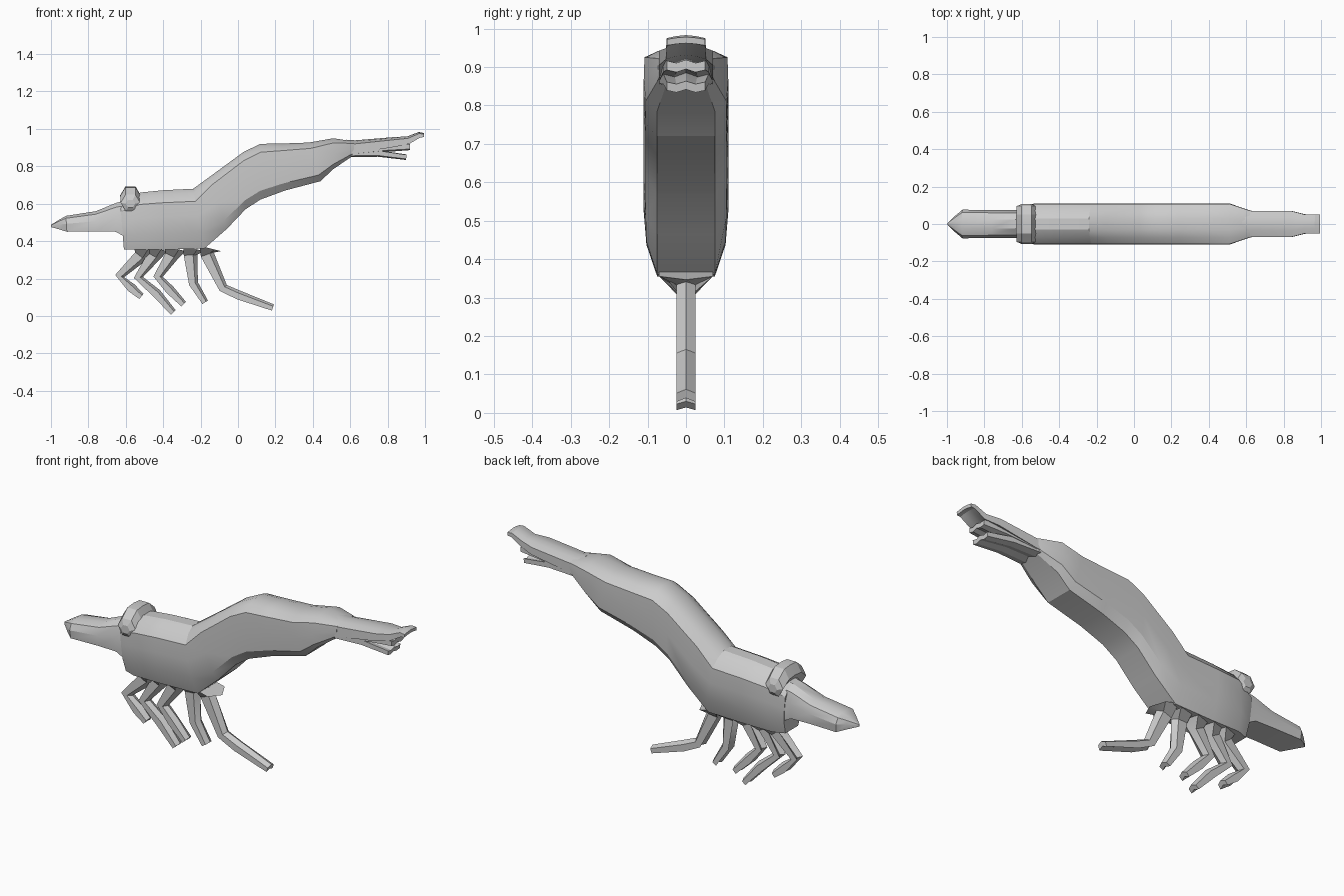
import bpy, bmesh, math
from mathutils import Vector

if "Cube" in bpy.data.objects:
    bpy.data.objects.remove(bpy.data.objects["Cube"])


def loft(name, rings, angle=25):
    """Skin equal-length closed rings and cap both ends."""
    bm = bmesh.new()
    vr = [[bm.verts.new(p) for p in r] for r in rings]
    n = len(vr[0])
    for a, b in zip(vr, vr[1:]):
        for i in range(n):
            j = (i + 1) % n
            bm.faces.new((a[i], a[j], b[j], b[i]))
    bm.faces.new(vr[0])
    bm.faces.new(vr[-1][::-1])
    bmesh.ops.remove_doubles(bm, verts=bm.verts, dist=1e-4)
    bmesh.ops.recalc_face_normals(bm, faces=bm.faces)
    me = bpy.data.meshes.new(name)
    bm.to_mesh(me)
    bm.free()
    ob = bpy.data.objects.new(name, me)
    bpy.context.collection.objects.link(ob)
    bpy.ops.object.select_all(action='DESELECT')
    bpy.context.view_layer.objects.active = ob
    ob.select_set(True)
    bpy.ops.object.shade_smooth_by_angle(angle=math.radians(angle))
    return ob


def shell_ring(bottom, top, profile, scale):
    """Half profile (width, height fraction) mirrored across y = 0."""
    half = []
    for w, f in profile:
        x = bottom[0] + (top[0] - bottom[0]) * f
        z = bottom[1] + (top[1] - bottom[1]) * f
        half.append(Vector((x, w * scale, z)))
    return half + [Vector((p.x, -p.y, p.z)) for p in reversed(half)]


def strip(name, path, profile):
    """Folded strip; path rows are x, z, half width, thickness."""
    rings = []
    for i, (x, z, w, t) in enumerate(path):
        a, b = path[max(i - 1, 0)], path[min(i + 1, len(path) - 1)]
        d = Vector((b[0] - a[0], b[1] - a[1])).normalized()
        n = Vector((-d.y, d.x))
        rows = []
        for s in (0.5, -0.5):
            rows.append([Vector((x + n.x * (s * t + o * t), u * w,
                                 z + n.y * (s * t + o * t))) for u, o in profile])
        rings.append(rows[0] + rows[1][::-1])
    return loft(name, rings)


# Body shell: bottom x z, top x z, width scale
thorax = [(0.075, 0), (0.103, 0.27), (0.11, 0.55), (0.108, 0.79), (0.072, 0.93), (0.03, 1)]
abdomen = [(0.075, 0), (0.105, 0.16), (0.11, 0.5), (0.108, 0.85), (0.072, 0.95), (0.03, 1)]
body = [(-0.61, .355, -0.63, .61, .7), (-0.55, .355, -0.52, .66, 1), (-0.4, .355, -0.4, .672, 1),
        (-0.18, .36, -0.24, .68, 1), (-0.06, .465, -0.15, .745, 1), (0.04, .57, 0.03, .877, 1),
        (0.12, .622, 0.12, .92, 1), (0.25, .67, 0.24, .922, 1), (0.44, .72, 0.38, .927, 1),
        (0.51, .785, 0.51, .95, 1), (0.62, .86, 0.62, .933, .66)]
loft("body_shell", [shell_ring((a, b), (c, d), thorax if i < 4 else abdomen, s)
                    for i, (a, b, c, d, s) in enumerate(body)])

# Snout: wide wedge ending in a vertical edge
snout = [(0.07, 0), (0.075, 0.5), (0.06, 0.85), (0.025, 1)]
beak = [(-0.56, .40, -0.56, .63, 1), (-0.655, .45, -0.65, .605, 1), (-0.76, .452, -0.76, .56, 1),
        (-0.915, .45, -0.92, .535, 1.02), (-0.955, .463, -0.955, .515, .6), (-1.0, .475, -1.0, .487, .02)]
loft("snout", [shell_ring((a, b), (c, d), snout, s) for a, b, c, d, s in beak])

# Eye band arching over the head: y, z, radius
arch = [(-0.108, .60, .025), (-0.095, .605, .052), (-0.05, .64, .055), (0, .645, .055),
        (0.05, .64, .055), (0.095, .605, .052), (0.108, .60, .025)]
loft("eye_band", [[Vector((-0.575 + r * math.cos(k * math.pi / 3), y,
                           z + r * 0.97 * math.sin(k * math.pi / 3)))
                   for k in range(6)] for y, z, r in arch], 20)

# Legs: joint points, sharing one chevron profile and a flared hip
chevron = [(-1, 0), (0, 0.45), (1, 0)]
legs = [[(-0.53, .325), (-0.64, .215), (-0.575, .145), (-0.52, .10)],
        [(-0.46, .325), (-0.54, .205), (-0.44, .115), (-0.35, .015)],
        [(-0.365, .325), (-0.435, .21), (-0.37, .135), (-0.295, .06)],
        [(-0.265, .325), (-0.245, .17), (-0.18, .07)],
        [(-0.175, .325), (-0.085, .145), (0.0, .105), (0.185, .04)]]
for i, pts in enumerate(legs):
    x, z = pts[0]
    path = [(x + 0.01, .365, .07, .08), (x, z, .025, .05)]
    path += [(a, b, .025, .034) for a, b in pts[1:-1]]
    path.append((*pts[-1], .025, .024))
    strip(f"leg_{i + 1}", path, chevron)

# Tail fan: three stacked lobes
fold = [(-1, 0.1), (-0.5, -0.15), (0, 0.2), (0.5, -0.15), (1, 0.1)]
ridge = [(-1, -0.25), (-0.5, 0), (0, 0.12), (0.5, 0), (1, -0.25)]
strip("tail_upper", [(0.58, .905, .078, .06), (0.63, .908, .07, .05), (0.84, .933, .07, .038),
                     (0.91, .942, .052, .03), (0.97, .97, .05, .022), (0.995, .968, .05, .016)], ridge)
strip("tail_middle", [(0.58, .875, .07, .03), (0.8, .9, .06, .035), (0.92, .902, .05, .024)], fold)
strip("tail_lower", [(0.58, .868, .07, .03), (0.75, .868, .06, .026), (0.9, .848, .05, .022)], fold)
